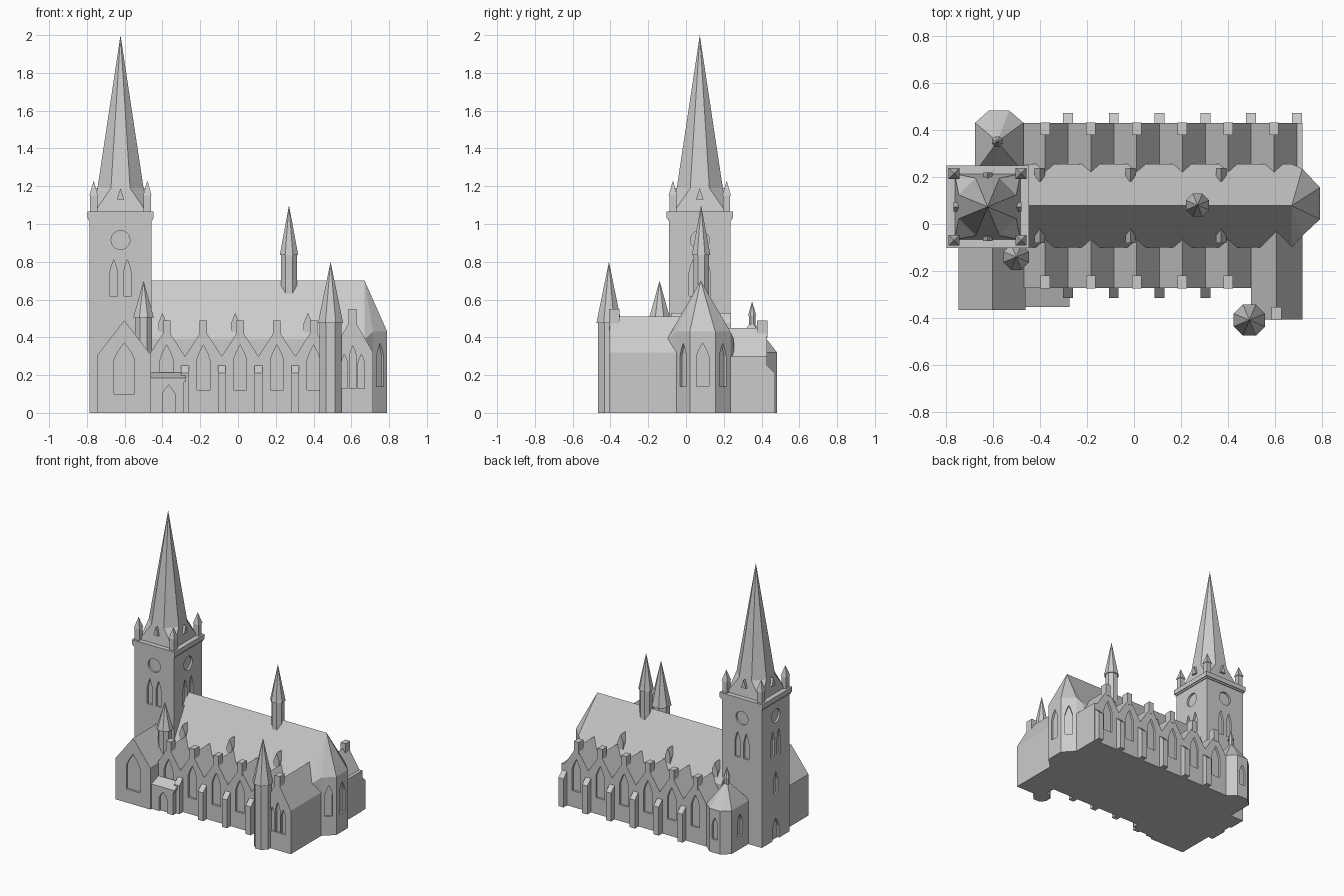
import bpy, bmesh, math
from mathutils import Matrix, Vector

if "Cube" in bpy.data.objects:
    bpy.data.objects.remove(bpy.data.objects["Cube"])

stone = bpy.data.materials.new("grey stone")
stone.diffuse_color = (0.6, 0.6, 0.6, 1)
stone.use_nodes = True
stone.node_tree.nodes["Principled BSDF"].inputs["Base Color"].default_value = stone.diffuse_color


def finish(name, bm):
    bmesh.ops.recalc_face_normals(bm, faces=bm.faces)
    me = bpy.data.meshes.new(name)
    bm.to_mesh(me)
    bm.free()
    me.materials.append(stone)
    ob = bpy.data.objects.new(name, me)
    bpy.context.collection.objects.link(ob)
    return ob


def add_prism(bm, pts, axis, a, b):
    """Extrude a 2D outline along an axis: x uses (y,z), y uses (x,z), z uses (x,y)."""
    place = {"x": lambda p, t: (t, p[0], p[1]),
             "y": lambda p, t: (p[0], t, p[1]),
             "z": lambda p, t: (p[0], p[1], t)}[axis]
    lo = [bm.verts.new(place(p, a)) for p in pts]
    hi = [bm.verts.new(place(p, b)) for p in pts]
    n = len(pts)
    faces = [bm.faces.new(lo), bm.faces.new(hi)]
    faces += [bm.faces.new((lo[i], lo[(i + 1) % n], hi[(i + 1) % n], hi[i])) for i in range(n)]
    return lo + hi


def prism(name, pts, axis, a, b):
    bm = bmesh.new()
    add_prism(bm, pts, axis, a, b)
    return finish(name, bm)


def box(name, x0, x1, y0, y1, z0, z1):
    return prism(name, [(x0, y0), (x1, y0), (x1, y1), (x0, y1)], "z", z0, z1)


def turret(name, x, y, z0, z1, z2, r, r_cap, n=8):
    """Polygonal shaft with a pointed, slightly overhanging cap."""
    bm = bmesh.new()
    turn = Matrix.Rotation(math.pi / n, 4, "Z")
    for lo, hi, ra, rb in ((z0, z1, r, r), (z1, z2, r_cap, 0)):
        mat = Matrix.Translation((x, y, (lo + hi) / 2)) @ turn
        bmesh.ops.create_cone(bm, cap_ends=True, segments=n, radius1=ra, radius2=rb,
                              depth=hi - lo, matrix=mat)
    return finish(name, bm)


def lancet(w, z0, zs, zt):
    h = w / 2
    return [(-h, z0), (h, z0), (h, zs), (h * .6, zs + (zt - zs) * .5), (0, zt),
            (-h * .6, zs + (zt - zs) * .5), (-h, zs)]


def disc(r, z):
    return [(r * math.cos(i * math.pi / 10), z + r * math.sin(i * math.pi / 10)) for i in range(20)]


def carve(target, openings, depth=0.015):
    """Recess openings (x, y, facing degrees, outline) into a wall."""
    bm = bmesh.new()
    for x, y, ang, pts in openings:
        vs = add_prism(bm, pts, "y", -depth, depth)
        bmesh.ops.transform(bm, verts=vs, matrix=Matrix.Translation((x, y, 0)) @
                            Matrix.Rotation(math.radians(ang + 90), 4, "Z"))
    cutter = finish(target.name + "_cutter", bm)
    mod = target.modifiers.new("recess", "BOOLEAN")
    mod.object, mod.operation, mod.solver = cutter, "DIFFERENCE", "EXACT"
    cutter.hide_render = True
    cutter.hide_viewport = True


# Tower with round openings, paired lancets, a west window and a west door
TX, TY, TH = -0.622, 0.073, 0.163
tower = box("tower", TX - TH, TX + TH, TY - TH, TY + TH, 0, 1.03)
holes = []
for ang in (0, 90, 180, 270):
    c, s = round(math.cos(math.radians(ang))), round(math.sin(math.radians(ang)))
    px, py = TX + c * TH, TY + s * TH
    holes.append((px, py, ang, disc(0.05, 0.915)))
    for o in (-0.036, 0.036):
        holes.append((px - s * o, py + c * o, ang, lancet(0.042, 0.62, 0.74, 0.81)))
holes.append((TX - TH, TY, 180, lancet(0.05, 0.34, 0.44, 0.5)))
holes.append((TX - TH, TY, 180, lancet(0.075, -0.02, 0.09, 0.16)))
carve(tower, holes)
box("tower_cornice", TX - .175, TX + .175, TY - .175, TY + .175, 1.03, 1.065)
box("tower_cornice_moulding", TX - .169, TX + .169, TY - .169, TY + .169, 1.018, 1.03)

# Broached octagonal spire
bm = bmesh.new()
tip = bm.verts.new((TX, TY, 2))
R = 0.122 / math.cos(math.pi / 8)
ring = [bm.verts.new((TX + R * math.cos(math.radians(22.5 + 45 * i)),
                      TY + R * math.sin(math.radians(22.5 + 45 * i)), 1.19)) for i in range(8)]
base = [bm.verts.new((TX + a * .14, TY + b * .14, 1.06)) for a, b in ((1, 1), (-1, 1), (-1, -1), (1, -1))]
for i in range(8):
    bm.faces.new((ring[i], ring[(i + 1) % 8], tip))
for i in range(4):
    bm.faces.new((base[i], ring[2 * i + 1], ring[2 * i]))
    bm.faces.new((base[i], base[(i + 1) % 4], ring[(2 * i + 2) % 8], ring[2 * i + 1]))
bm.faces.new(base)
finish("spire", bm)

# Corner pinnacles and small gabled vents at the spire foot
for a in (-1, 1):
    for b in (-1, 1):
        turret("corner_pinnacle", TX + a * .142, TY + b * .142, 1.06, 1.15, 1.23, .027, .033, 4)
    vent = [(-.02, 1.13), (.02, 1.13), (0, 1.19)]
    prism("spire_vent", [(TX + p, z) for p, z in vent], "y", TY + a * .1, TY + a * .145)
    prism("spire_vent", [(TY + p, z) for p, z in vent], "x", TX + a * .1, TX + a * .145)

# Nave with steep roof
Y = 0.078
prism("nave", [(-.1, 0), (.255, 0), (.255, .39), (Y, .70), (-.1, .39)], "x", -.47, .67)

# Polygonal apse with hipped roof
bm = bmesh.new()
plan = [(.67, -.1), (.715, -.05), (.79, .02), (.79, .155), (.715, .235), (.67, .255)]
lo = [bm.verts.new((x, y, 0)) for x, y in plan]
hi = [bm.verts.new((x, y, .39 if x < .7 else .43)) for x, y in plan]
peak = bm.verts.new((.67, Y, .70))
bm.faces.new(lo)
for i in range(5):
    bm.faces.new((lo[i], lo[i + 1], hi[i + 1], hi[i]))
    bm.faces.new((hi[i], hi[i + 1], peak))
bm.faces.new((lo[5], lo[0], hi[0], peak, hi[5]))
apse = finish("apse", bm)
carve(apse, [(.79, .088, 0, lancet(.065, .14, .3, .37)),
             (.7525, .195, 46.8, lancet(.05, .14, .3, .37)),
             (.7525, -.015, -47, lancet(.05, .14, .3, .37))])

# Side aisles: a row of cross gables, windows, piers and buttresses
PITCH, X0 = 0.1945, -0.475


def aisle(name, bays, wall, inner, x_end, ang):
    out = 1 if wall > inner else -1
    top = []
    for i in range(bays):
        top += [(X0 + i * PITCH, .30), (X0 + (i + .5) * PITCH, .45)]
    top.append((X0 + bays * PITCH, .30))
    if x_end > top[-1][0] + .001:
        top.append((x_end, .30))
    ob = prism(name, [(X0, 0)] + top + [(top[-1][0], 0)], "y", wall, inner)
    mids = [X0 + (i + .5) * PITCH for i in range(bays)]
    carve(ob, [(m, wall, ang, lancet(.07, .12, .28, .36)) for m in mids])
    for m in mids:
        y0, y1 = sorted((wall + out * .002, wall - out * .053))
        box("gable_pier", m - .02, m + .02, y0, y1, .40, .49)
    for i in range(1, bays + 1):
        x = X0 + i * PITCH
        if out < 0 and i == bays:
            continue
        prism("buttress", [(wall - out * .01, 0), (wall + out * .042, 0), (wall + out * .042, .21),
                           (wall, .25), (wall - out * .01, .25)], "x", x - .021, x + .021)


aisle("south_aisle", 5, -.272, -.05, .4975, -90)
aisle("north_aisle", 6, .43, .205, .715, 90)

# Small pointed dormers along the nave eaves
for x in (-.4, -.015, .37):
    for y0, y1 in ((-.08, -.02), (.18, .237)):
        prism("dormer", [(x - .022, .38), (x + .022, .38), (x + .022, .475), (x, .53), (x - .022, .475)],
              "y", y0, y1)

# South transept with three lancets and a gable pier
transept = prism("transept", [(.497, 0), (.715, 0), (.715, .32), (.606, .51), (.497, .32)], "y", -.405, 0)
carve(transept, [(.563, -.405, -90, lancet(.036, .13, .26, .31)),
                 (.608, -.405, -90, lancet(.036, .13, .30, .355)),
                 (.653, -.405, -90, lancet(.036, .13, .26, .31))])
box("transept_pier", .585, .627, -.407, -.352, .44, .55)
turret("transept_turret", .49, -.408, 0, .475, .80, .062, .072)

# Ridge fleche and stair turret beside the tower
turret("ridge_fleche", .27, .08, .60, .835, 1.10, .045, .053)
turret("stair_turret", -.50, -.14, 0, .505, .70, .048, .059)

# South-west chapel with a large window
chapel = prism("chapel", [(-.745, 0), (-.46, 0), (-.46, .305), (-.602, .49), (-.745, .305)], "y", -.365, -.05)
carve(chapel, [(-.602, -.365, -90, lancet(.11, .1, .28, .37))])

# Low entrance porch with lean-to roof
porch = prism("porch", [(-.35, 0), (-.26, 0), (-.26, .21), (-.28, .21), (-.35, .165)], "x", -.465, -.285)
carve(porch, [(-.367, -.35, -90, lancet(.066, -.02, .1, .147))])
prism("porch_roof", [(-.353, .163), (-.27, .2), (-.27, .215), (-.353, .185)], "x", -.46, -.275)

# North-west baptistery with faceted roof and a tiny pinnacle
bm = bmesh.new()
plan = [(-.675, .22), (-.675, .43), (-.617, .482), (-.53, .482), (-.47, .43), (-.47, .22)]
lo = [bm.verts.new((x, y, 0)) for x, y in plan]
hi = [bm.verts.new((x, y, .32)) for x, y in plan]
peak = bm.verts.new((-.58, .35, .49))
bm.faces.new(lo)
for i in range(6):
    j = (i + 1) % 6
    bm.faces.new((lo[i], lo[j], hi[j], hi[i]))
    bm.faces.new((hi[i], hi[j], peak))
baptistery = finish("baptistery", bm)
carve(baptistery, [(-.675, .335, 180, lancet(.05, .1, .21, .26)),
                   (-.5735, .482, 90, lancet(.045, .1, .21, .26))])
turret("baptistery_pinnacle", -.58, .35, .45, .515, .59, .018, .024)
